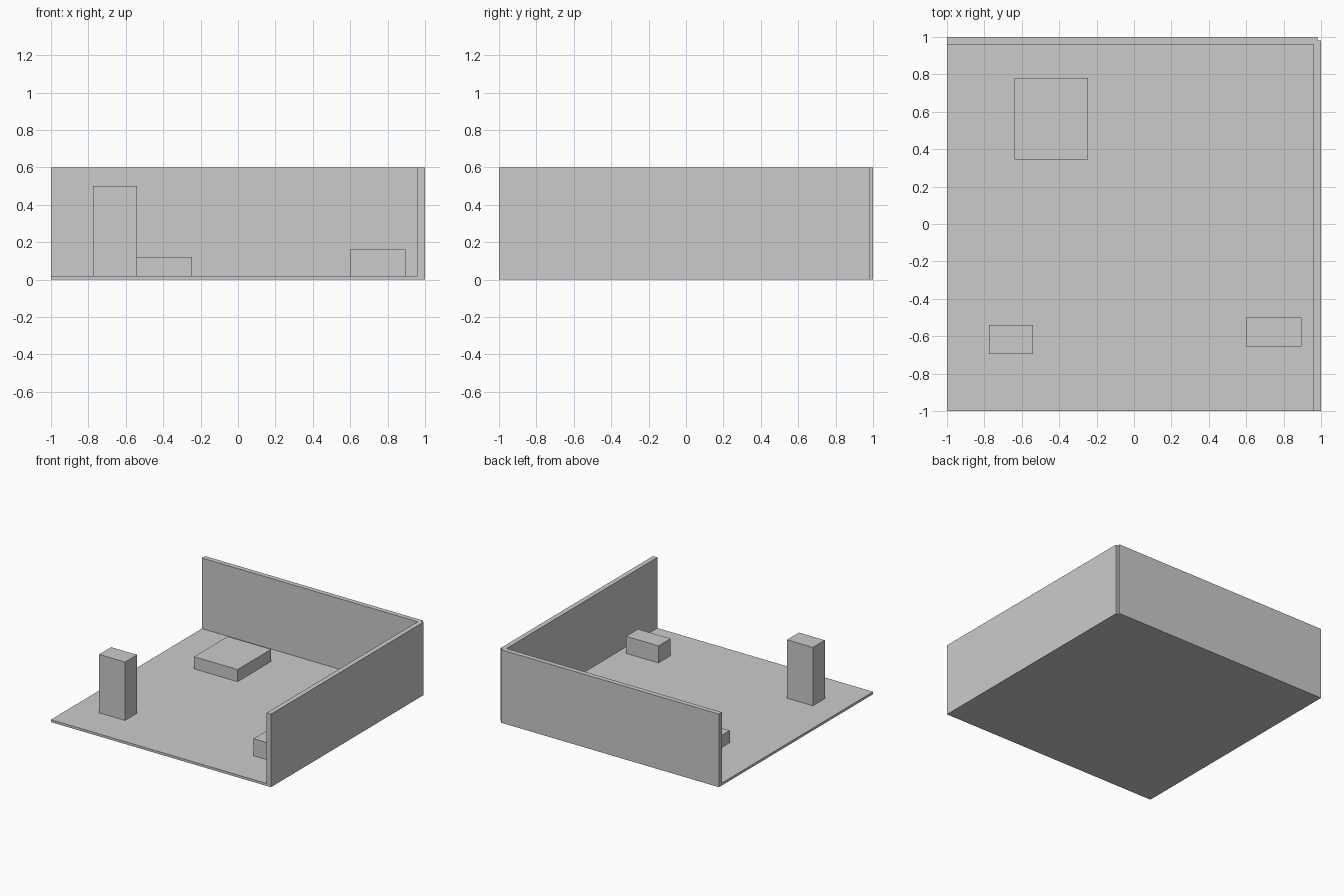
import bpy
import bmesh

if "Cube" in bpy.data.objects:
    bpy.data.objects.remove(bpy.data.objects["Cube"])


def prism(name, outline, z0, z1):
    """Extrude a flat outline (x, y points) from z0 up to z1."""
    bm = bmesh.new()
    base = bm.faces.new([bm.verts.new((x, y, z0)) for x, y in outline])
    top = bmesh.ops.extrude_face_region(bm, geom=[base], use_keep_orig=True)["geom"]
    verts = [v for v in top if isinstance(v, bmesh.types.BMVert)]
    bmesh.ops.translate(bm, vec=(0, 0, z1 - z0), verts=verts)
    bmesh.ops.recalc_face_normals(bm, faces=bm.faces)
    mesh = bpy.data.meshes.new(name)
    bm.to_mesh(mesh)
    bm.free()
    obj = bpy.data.objects.new(name, mesh)
    bpy.context.collection.objects.link(obj)
    return obj


def box(name, x0, x1, y0, y1, z0, z1):
    return prism(name, [(x0, y0), (x1, y0), (x1, y1), (x0, y1)], z0, z1)


FLOOR = 0.02   # floor thickness
INNER = 0.96   # inner wall faces
NOTCH = 0.98   # stepped outer corner

# Floor slab, ending flush with the inner wall faces
box("floor", -1, INNER, -1, INNER, 0, FLOOR)

# Back and right walls as one L-shaped piece with a small notch at the corner
prism("walls", [(-1, INNER), (INNER, INNER), (INNER, -1), (1, -1),
                (1, NOTCH), (NOTCH, NOTCH), (NOTCH, 1), (-1, 1)], 0, 0.6)

# Blocks standing on the floor
box("tall_block", -0.775, -0.54, -0.695, -0.54, FLOOR, 0.5)
box("low_block", -0.64, -0.245, 0.345, 0.78, FLOOR, 0.12)
box("small_block", 0.6, 0.895, -0.655, -0.5, FLOOR, 0.16)
